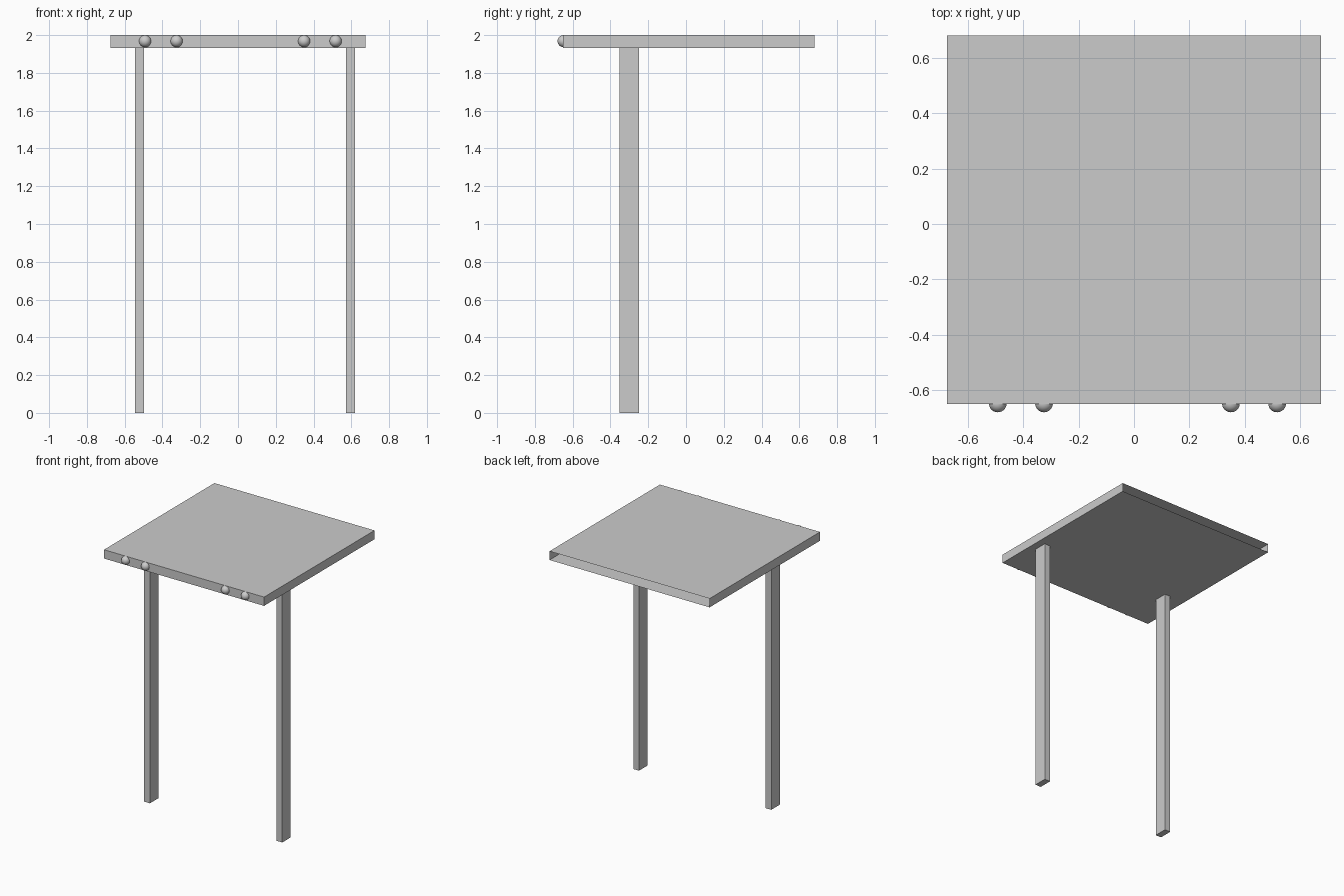
import bpy
import bmesh
from mathutils import Vector

cube = bpy.data.objects.get("Cube")
if cube:
    bpy.data.objects.remove(cube, do_unlink=True)

# Single plain grey for every part
grey = bpy.data.materials.new("light_grey")
grey.use_nodes = True
colour = (0.6, 0.6, 0.6, 1)
grey.diffuse_color = colour
grey.node_tree.nodes["Principled BSDF"].inputs["Base Color"].default_value = colour


def finish(name, bm):
    mesh = bpy.data.meshes.new(name)
    bm.to_mesh(mesh)
    bm.free()
    mesh.materials.append(grey)
    obj = bpy.data.objects.new(name, mesh)
    bpy.context.collection.objects.link(obj)
    return obj


def box(name, low, high, open_back=False):
    low, high = Vector(low), Vector(high)
    bm = bmesh.new()
    bmesh.ops.create_cube(bm, size=1)
    bmesh.ops.scale(bm, vec=high - low, verts=bm.verts)
    bmesh.ops.translate(bm, vec=(low + high) / 2, verts=bm.verts)
    if open_back:
        bm.normal_update()
        back = [f for f in bm.faces if f.normal.y > 0.9]
        bmesh.ops.delete(bm, geom=back, context="FACES")
    return finish(name, bm)


# Shallow hollow top, open at the back
box("table_top", (-0.675, -0.65, 1.933), (0.675, 0.68, 2), open_back=True)

# Two straight legs under the front half
for side, x in (("right", -0.521), ("left", 0.595)):
    box(side + "_leg", (x - 0.024, -0.351, 0), (x + 0.024, -0.249, 1.933))

# Two pairs of round knobs set into the front edge
for i, x in enumerate((-0.492, -0.325, 0.35, 0.517)):
    bm = bmesh.new()
    bmesh.ops.create_uvsphere(bm, u_segments=32, v_segments=16, radius=0.032)
    for face in bm.faces:
        face.smooth = True
    knob = finish(f"knob_{i + 1}", bm)
    knob.location = (x, -0.648, 1.968)
